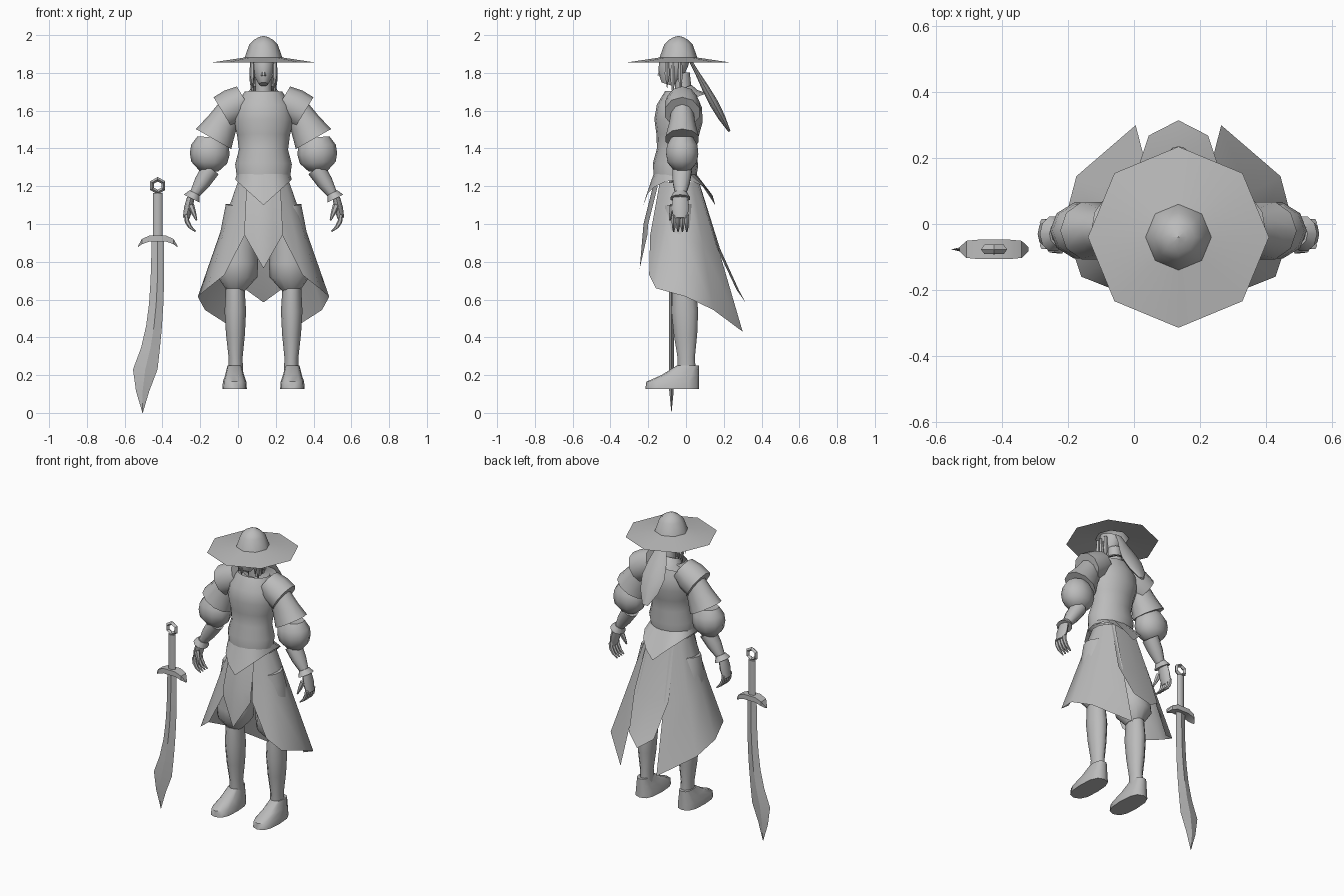
import bpy, bmesh
from math import sin, cos, pi, sqrt, radians
from mathutils import Vector

default_cube = bpy.data.objects.get("Cube")
if default_cube:
    bpy.data.objects.remove(default_cube)

grey = bpy.data.materials.new("plain_grey")
grey.use_nodes = True
grey.diffuse_color = (0.5, 0.5, 0.5, 1)
shader = grey.node_tree.nodes["Principled BSDF"]
shader.inputs["Base Color"].default_value = grey.diffuse_color

X, Y, Z = Vector((1, 0, 0)), Vector((0, 1, 0)), Vector((0, 0, 1))
BODY = X * 0.135
SWORD = Vector((-0.425, -0.077, 0))


def skin(name, rings, origin=BODY, closed=True, caps=False, mirror=False, sharp=50):
    """Join rows of points with quads and make a smooth-shaded object."""
    bm = bmesh.new()
    rows = [[bm.verts.new(point) for point in ring] for ring in rings]
    count = len(rows[0])
    for lower, upper in zip(rows, rows[1:]):
        for i in range(count if closed else count - 1):
            j = (i + 1) % count
            bm.faces.new((lower[i], lower[j], upper[j], upper[i]))
    if caps:
        bm.faces.new(rows[0])
        bm.faces.new(rows[-1])
    bmesh.ops.remove_doubles(bm, verts=bm.verts, dist=0.0005)
    bmesh.ops.recalc_face_normals(bm, faces=bm.faces)
    mesh = bpy.data.meshes.new(name)
    bm.to_mesh(mesh)
    bm.free()
    mesh.materials.append(grey)
    part = bpy.data.objects.new(name, mesh)
    bpy.context.collection.objects.link(part)
    part.location = origin
    bpy.ops.object.select_all(action='DESELECT')
    part.select_set(True)
    bpy.context.view_layer.objects.active = part
    bpy.ops.object.shade_smooth_by_angle(angle=radians(sharp))
    if mirror:
        part.modifiers.new("Mirror", 'MIRROR').use_mirror_merge = False


def ellipse(centre, across, deep, sides=12, power=1):
    """Points around an ellipse; a lower power makes it squarer."""
    points = []
    for i in range(sides):
        angle = 2 * pi * i / sides
        c, s = [abs(f(angle)) ** power * (1 if f(angle) > 0 else -1) for f in (cos, sin)]
        points.append(centre + across * c + deep * s)
    return points


def sweep(name, start, end, radii, flat=1, sides=12, bow=0, **options):
    """Evenly spaced rings between two points, square to the line between them."""
    start, end = Vector(start), Vector(end)
    along = (end - start).normalized()
    across = Y.cross(along).normalized()
    deep = along.cross(across) * flat
    rings = []
    for i, radius in enumerate(radii):
        t = i / (len(radii) - 1)
        centre = start.lerp(end, t) + across * bow * sin(pi * t)
        rings.append(ellipse(centre, across * radius, deep * radius, sides))
    skin(name, rings, **options)


def limb(name, start, end, radii, **options):
    """A capped sweep mirrored to the other side of the body."""
    sweep(name, start, end, radii, caps=True, mirror=True, **options)


# Wide hat: a shallow cone with a domed crown
hat = []
for step in range(12):
    radius = max(step * 0.025, 0.001)
    dome = 0.1 * sqrt(max(0, 1 - (radius / 0.1) ** 2))
    height = 1.855 + 0.15 * (0.275 - radius) + dome
    hat.append(ellipse(Z * height - Y * 0.04, X * radius, Y * radius, sides=8))
skin("hat", hat, sharp=60)

# Head, nose and neck
sweep("head", (0, -0.1, 1.74), (0, -0.05, 1.9), [0.025, 0.048, 0.058, 0.062, 0.06], flat=1.25, caps=True)
sweep("nose", (0, -0.14, 1.785), (0, -0.13, 1.84), [0.013, 0.005], sides=6, caps=True)
sweep("neck", (0, -0.01, 1.66), (0, -0.02, 1.8), [0.045, 0.04])

# Hair: locks beside the face and a broad tail behind
for place, y, tip in (("front", -0.1, 1.72), ("middle", -0.07, 1.67), ("back", -0.03, 1.7)):
    limb("hair_lock_" + place, (0.06, y, 1.87), (0.06, y, tip), [0.01, 0.015, 0.001], sides=6)
sweep("hair_tail", (0, 0.02, 1.87), (0, 0.23, 1.49), [0.025, 0.04, 0.065, 0.08, 0.065, 0.02],
      flat=0.3, sides=8, caps=True)

# Tunic with a collar raised at the back
sweep("tunic", (0, -0.06, 1.24), (0, -0.03, 1.7), [0.14, 0.15, 0.13, 0.14, 0.16, 0.15, 0.1],
      flat=0.8, sides=16)
sweep("collar", (0, 0, 1.65), (0, -0.025, 1.715), [0.14, 0.09, 0.07], flat=0.85)

# Hem of the tunic, falling to a point at the front and back
waist = ellipse(Vector((0, -0.06, 1.27)), X * 0.14, Y * 0.11, sides=16)
hem = ellipse(Vector((0, -0.035, 1.1)), X * 0.15, Y * 0.19, sides=16)
skin("tunic_hem", [waist, [p + Z * 0.9 * abs(p.x) for p in hem]])

# Layered sleeves
limb("shoulder_flap", (0.1, -0.02, 1.66), (0.215, -0.02, 1.59), [0.08, 0.095, 0.095], sides=10)
limb("upper_sleeve", (0.18, -0.02, 1.6), (0.265, -0.02, 1.45), [0.07, 0.085, 0.108], flat=0.85, sides=10)
limb("puffed_sleeve", (0.28, -0.02, 1.46), (0.29, -0.02, 1.28), [0.07, 0.1, 0.105, 0.095, 0.05],
     flat=0.85, sides=10)
limb("forearm", (0.28, -0.02, 1.29), (0.37, -0.03, 1.15), [0.05, 0.043, 0.025], flat=1.1, sides=10)
limb("cuff", (0.365, -0.03, 1.165), (0.38, -0.03, 1.135), [0.03, 0.046], flat=1.2, sides=10)

# Hands with curled fingers
limb("palm", (0.385, -0.03, 1.14), (0.41, -0.03, 1.03), [0.02, 0.023, 0.018], flat=2, sides=8)
for place, name in enumerate(("index", "middle", "ring", "little")):
    y = place * 0.023 - 0.065
    limb(name + "_finger", (0.41, y, 1.05), (0.36, y, 0.96), [0.013, 0.013, 0.01, 0.004], sides=6, bow=-0.015)
limb("thumb", (0.385, -0.07, 1.1), (0.355, -0.085, 1.02), [0.018, 0.013, 0.005], sides=6)

# Front skirt panel, ending in a point
tops, splits, tips = [], [], []
for x in (-0.1, -0.05, 0, 0.05, 0.1):
    bulge = 0.1 - abs(x)
    tops.append((x * 0.9, -0.15 - bulge / 4, 1.2))
    splits.append((x, -0.2 - bulge / 4, 1))
    tips.append((x, -0.205 - bulge * 0.4, 0.94 - bulge * 1.75))
skin("skirt_front", [tops, splits, tips], closed=False)

# Side skirt panels, long at the back
low = [Vector(p) for p in ((0.1, -0.19, 0.94), (0.207, -0.195, 0.73), (0.295, -0.16, 0.66),
                           (0.348, 0, 0.615), (0.31, 0.145, 0.545), (0.13, 0.3, 0.43))]
top = [Vector((0.14 * cos(a), 0.12 * sin(a) - 0.035, 1.22))
       for a in (radians(step * 24 - 60) for step in range(6))]
skin("skirt_side", [top, [a.lerp(b, 0.5) for a, b in zip(top, low)], low], closed=False, mirror=True)

# Back skirt panel, widest above its pointed end
back = []
for width, y, z in ((0.09, 0.07, 1.22), (0.125, 0.18, 0.87), (0.09, 0.28, 0.65), (0, 0.315, 0.585)):
    back.append([(-width, y - width / 8, z), (0, y, z), (width, y - width / 8, z)])
skin("skirt_back", back, closed=False)

# Baggy trousers, boots and shoes
limb("trouser_leg", (0.12, -0.04, 1.1), (0.147, -0.01, 0.65), [0.08, 0.09, 0.1, 0.1, 0.11, 0.11, 0.05])
limb("boot", (0.15, -0.01, 0.66), (0.147, 0.005, 0.17), [0.05, 0.057, 0.05, 0.037, 0.04],
     flat=1.3, sides=10)
shoe = []
for width, toe, z in ((0.065, -0.215, 0.127), (0.062, -0.21, 0.165), (0.05, -0.13, 0.2), (0.038, -0.05, 0.25)):
    length = 0.07 - toe
    shoe.append(ellipse(Vector((0.153, toe + length / 2, z)), X * width, Y * length / 2, power=0.75))
skin("shoe", shoe, caps=True, mirror=True)

# Curved sword blade with a ridge down each side
blade = []
widths = [0.034, 0.034, 0.036, 0.038, 0.042, 0.05, 0.065, 0.035, 0.001]
for step, width in enumerate(widths):
    t = step / (len(widths) - 1)
    centre = Z * 0.92 * (1 - t) - X * 0.08 * min(1, (1.25 * t) ** 3)
    blade.append(ellipse(centre, X * width, Y * min(width / 3, 0.014), sides=4))
skin("sword_blade", blade, origin=SWORD, caps=True, sharp=25)

# Sword grip
sweep("sword_grip", (0, 0, 0.91), (0, 0, 1.165), [0.026, 0.026], flat=0.6, sides=8, origin=SWORD, caps=True)

# Sword guard with drooping, narrowing ends
guard = []
for side in (-1, -0.8, -0.4, 0.4, 0.8, 1):
    taper = 1 - 0.8 * abs(side) ** 8
    centre = X * side * 0.105 + Z * (0.925 - 0.045 * abs(side) ** 4)
    high, deep = Z * 0.016 * taper, Y * 0.03 * taper
    guard.append([centre - high - deep, centre - high + deep, centre + high + deep, centre + high - deep])
skin("sword_guard", guard, origin=SWORD, caps=True, sharp=25)

# Six-sided pommel ring
pommel = []
for step in range(7):
    out = X * sin(step * pi / 3) + Z * cos(step * pi / 3)
    pommel.append(ellipse(Z * 1.203 + out * 0.034, out * 0.012, Y * 0.014, sides=4))
skin("sword_pommel_ring", pommel, origin=SWORD, sharp=25)
